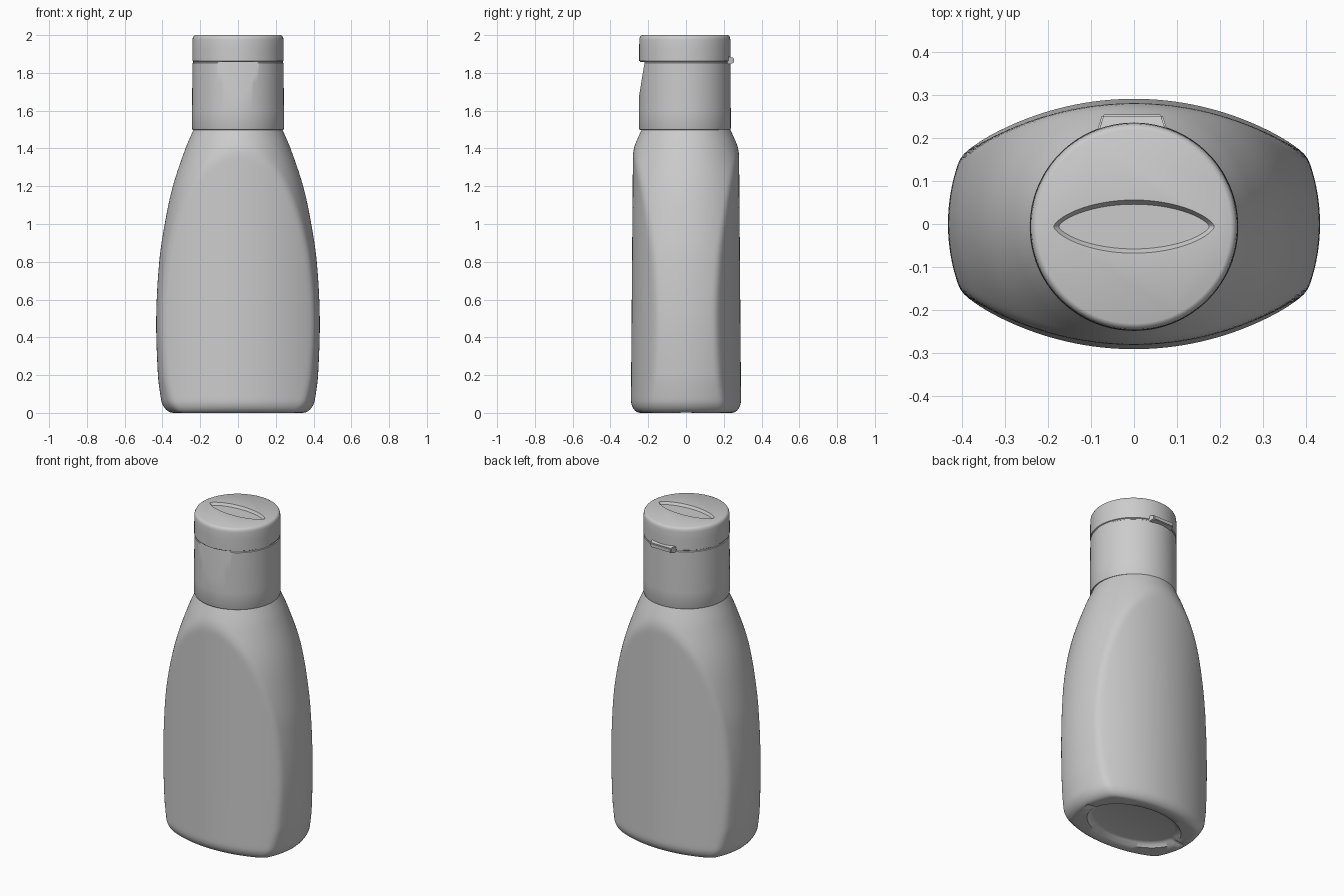
import bpy, bmesh, math

if "Cube" in bpy.data.objects:
    bpy.data.objects.remove(bpy.data.objects["Cube"])

SEG = 192


def make_object(name, bm):
    bmesh.ops.recalc_face_normals(bm, faces=bm.faces)
    mesh = bpy.data.meshes.new(name)
    bm.to_mesh(mesh)
    bm.free()
    ob = bpy.data.objects.new(name, mesh)
    bpy.context.collection.objects.link(ob)
    return ob


def loft(name, rings):
    """Skin equal-length closed rings and cap both ends."""
    bm = bmesh.new()
    loops = [[bm.verts.new(p) for p in ring] for ring in rings]
    n = len(loops[0])
    for a, b in zip(loops, loops[1:]):
        for i in range(n):
            j = (i + 1) % n
            bm.faces.new((a[i], a[j], b[j], b[i]))
    bm.faces.new(loops[0][::-1])
    bm.faces.new(loops[-1])
    return make_object(name, bm)


def ellipse(rx, ry, z, cy=0.0, n=SEG):
    angles = [2 * math.pi * i / n for i in range(n)]
    return [(rx * math.cos(t), cy + ry * math.sin(t), z) for t in angles]


def smooth(ob, angle):
    bpy.ops.object.select_all(action='DESELECT')
    ob.select_set(True)
    bpy.context.view_layer.objects.active = ob
    bpy.ops.object.shade_smooth_by_angle(angle=math.radians(angle))


def cut(ob, cutter):
    bpy.context.view_layer.objects.active = ob
    mod = ob.modifiers.new("cut", 'BOOLEAN')
    mod.operation = 'DIFFERENCE'
    mod.solver = 'EXACT'
    mod.object = cutter
    bpy.ops.object.modifier_apply(modifier=mod.name)
    bpy.data.objects.remove(cutter)


# Bottle body: a turned shape trimmed by curved front and back panels
PROFILE = [(0, .395), (.1, .412), (.2, .424), (.5, .433), (.8, .417), (1.0, .388),
           (1.2, .345), (1.4, .278), (1.5, .235), (1.53, .22)]


def turned_radius(z):
    k = max(i for i in range(len(PROFILE) - 1) if PROFILE[i][0] <= z)

    def slope(i):
        a, b = PROFILE[max(i - 1, 0)], PROFILE[min(i + 1, len(PROFILE) - 1)]
        return (b[1] - a[1]) / (b[0] - a[0])
    (z0, r0), (z1, r1) = PROFILE[k], PROFILE[k + 1]
    h = z1 - z0
    t = (z - z0) / h
    return (r0 * (2*t**3 - 3*t*t + 1) + h * slope(k) * (t**3 - 2*t*t + t)
            + r1 * (3*t*t - 2*t**3) + h * slope(k + 1) * (t**3 - t*t))


def body_ring(z, inset=0.0):
    ring, big, soft = [], .70, .014
    c = .292 - .008 * z - big
    for i in range(SEG):
        t = 2 * math.pi * i / SEG
        s = abs(math.sin(t))
        panel = s * c + math.sqrt(s * s * c * c + big * big - c * c)
        turned = turned_radius(z)
        h = max(soft - abs(panel - turned), 0) / soft
        r = min(panel, turned) - h * h * soft / 4 - inset
        ring.append((r * math.cos(t), r * math.sin(t), z))
    return ring


def seam_notch(ring):
    return [(x, y, z + .014 * math.exp(-(y / .018) ** 2)) for x, y, z in ring]


base = [ellipse(.26, .165, .03), ellipse(.285, .185, .025), seam_notch(ellipse(.30, .20, .004)),
        seam_notch(body_ring(0, .055))]
foot = []
for i in range(1, 8):
    a = i * math.pi / 16
    foot.append(body_ring(.07 * (1 - math.cos(a)), .05 * (1 - math.sin(a))))
walls = [body_ring(.07 + (1.53 - .07) * i / 70) for i in range(70)]
body = loft("bottle_body", base + foot + walls + [body_ring(1.5299)])
smooth(body, 50)

# Flip-top cap: lathe profile with a fine parting groove
CY = -.006
cap_profile = [(.232, 1.497), (.240, 1.499), (.243, 1.506), (.243, 1.6), (.242, 1.75),
               (.241, 1.852), (.237, 1.855), (.237, 1.861), (.242, 1.864), (.242, 1.93),
               (.241, 1.975), (.239, 1.987), (.234, 1.996), (.226, 2.0)]
cap = loft("flip_top_cap", [ellipse(r, r, z, CY, 128) for r, z in cap_profile])

# Thumb recess under the lid front: a sloping wedge
wedge = [[(x, y, z) for y, z in ((-.219, 1.858), (-.32, 1.858), (-.32, 1.60), (-.261, 1.60))]
         for x in (-.16, .16)]
cut(cap, loft("thumb_cutter", wedge))

# Lens-shaped recess in the lid top
def lens(hx, hy, z):
    pts = []
    for i in range(64):
        t = 2 * math.pi * i / 64
        s = math.sin(t)
        pts.append((hx * math.cos(t), -.006 + hy * math.copysign(abs(s) ** 1.35, s), z))
    return pts


cut(cap, loft("lens_cutter", [lens(.175, .052, 1.985), lens(.187, .062, 2.0), lens(.189, .064, 2.02)]))
smooth(cap, 35)

# Hinge tab at the back of the lid
bm = bmesh.new()
bmesh.ops.create_cube(bm, size=1)
for v in bm.verts:
    outer = v.co.y > 0
    v.co = (v.co.x * (.14 if outer else .165) - .004, .255 if outer else .215,
            1.866 + v.co.z * (.025 if outer else .045))
bmesh.ops.bevel(bm, geom=bm.edges[:], offset=.004, segments=2, affect='EDGES')
smooth(make_object("hinge_tab", bm), 40)
